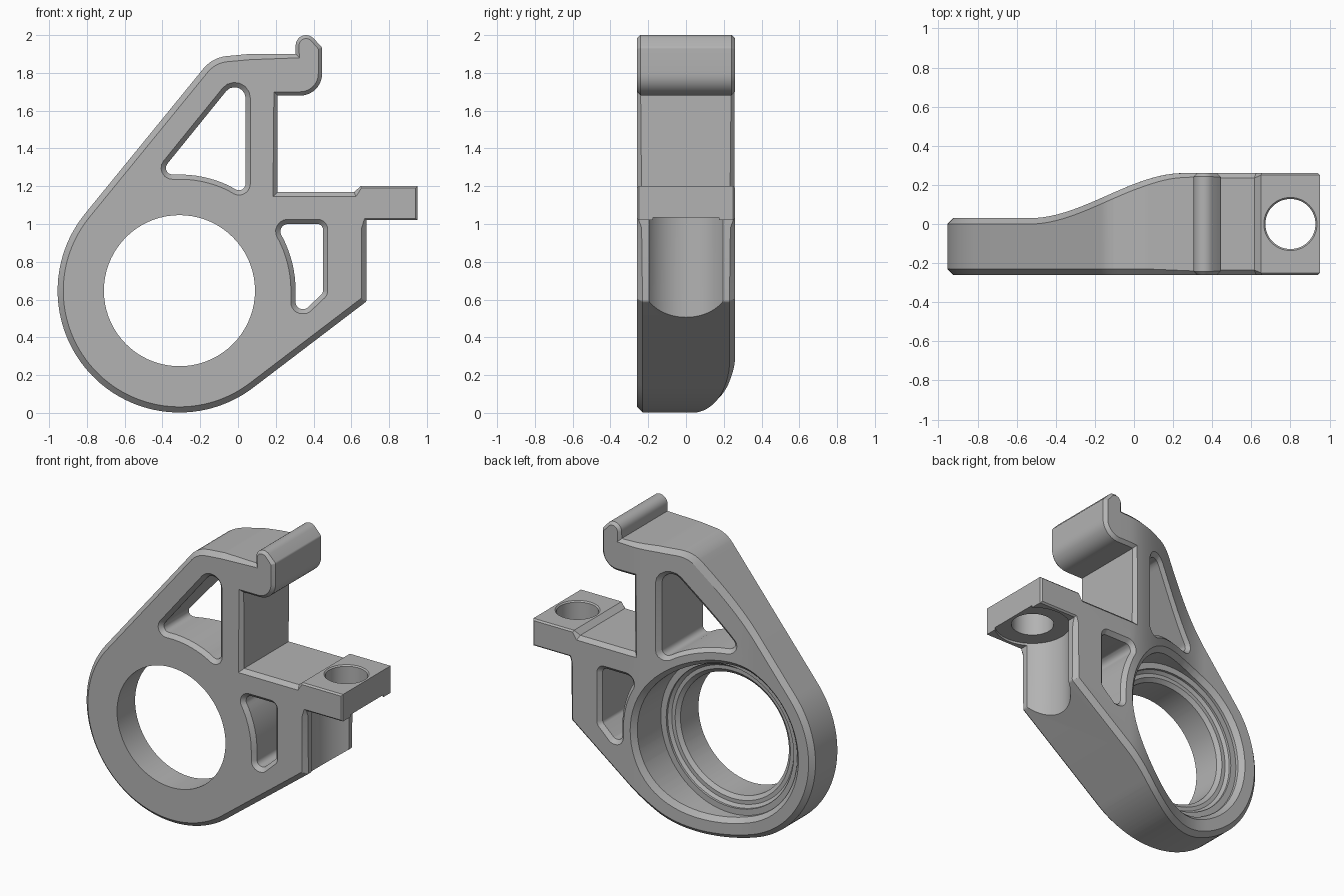
import bpy, bmesh, math
from mathutils import Vector

if "Cube" in bpy.data.objects:
    bpy.data.objects.remove(bpy.data.objects["Cube"])

steel = bpy.data.materials.new("grey_metal")
steel.use_nodes = True
grey = (0.45, 0.45, 0.45, 1)
steel.diffuse_color = grey
steel.node_tree.nodes["Principled BSDF"].inputs["Base Color"].default_value = grey

CX, CZ = -0.31, 0.647      # bore centre
FRONT, BACK = -0.26, 1.0   # BACK is a temporary level, shaped afterwards


def arc(cx, cz, r, a0, a1, n, w=0.03):
    """Points on an arc as (x, z, fillet, chamfer)."""
    angles = [math.radians(a0 + (a1 - a0) * i / n) for i in range(n + 1)]
    return [(cx + r * math.cos(a), cz + r * math.sin(a), 0, w) for a in angles]


def fillet(points, steps=6):
    """Round the corners that have a fillet radius."""
    out = []
    for i, (x, z, r, w) in enumerate(points):
        p = Vector((x, z))
        if r == 0:
            out.append((p, w))
            continue
        a = (Vector(points[i - 1][:2]) - p).normalized()
        b = (Vector(points[(i + 1) % len(points)][:2]) - p).normalized()
        half = a.angle(b) / 2
        centre = p + (a + b).normalized() * (r / math.sin(half))
        t = r / math.tan(half)
        u, v = p + a * t - centre, p + b * t - centre
        total = u.angle(v)
        for k in range(steps + 1):
            s = k / steps
            d = (u * math.sin((1 - s) * total) + v * math.sin(s * total)) / math.sin(total)
            out.append((centre + d, w))
    return out


def inset(loop):
    """Move each point into the solid by its chamfer width."""
    out = []
    for i, (p, w) in enumerate(loop):
        d0 = (p - loop[i - 1][0]).normalized()
        d1 = (loop[(i + 1) % len(loop)][0] - p).normalized()
        n0, n1 = Vector((-d0.y, d0.x)), Vector((-d1.y, d1.x))
        out.append(p + (n0 + n1) * (w / (1 + n0.dot(n1))))
    return out


def chamfered_rings(loop):
    """Four rings of a wall with both rims chamfered."""
    small = inset(loop)
    return [[(p.x, FRONT, p.y) for p in small],
            [(p.x, FRONT + w, p.y) for p, w in loop],
            [(p.x, BACK - w, p.y) for p, w in loop],
            [(p.x, BACK, p.y) for p in small]]


def add_wall(bm, rings):
    """Skin a stack of rings; return the edges of the first and last."""
    rows = [[bm.verts.new(c) for c in ring] for ring in rings]
    n = len(rows[0])
    for lo, hi in zip(rows, rows[1:]):
        for i in range(n):
            j = (i + 1) % n
            bm.faces.new((lo[i], lo[j], hi[j], hi[i]))
    return [[bm.edges.get((row[i], row[(i + 1) % n])) for i in range(n)]
            for row in (rows[0], rows[-1])]


def back_depth(x):
    t = min(max((x + 0.53) / 0.78, 0), 1)
    return 0.03 + 0.23 * t * t * (3 - 2 * t)


def make_object(name, bm):
    bmesh.ops.recalc_face_normals(bm, faces=bm.faces[:])
    mesh = bpy.data.meshes.new(name)
    bm.to_mesh(mesh)
    bm.free()
    mesh.materials.append(steel)
    obj = bpy.data.objects.new(name, mesh)
    bpy.context.collection.objects.link(obj)
    return obj


# Outer outline: round housing, foot, bolt tab, shelf, hook and sloping top
outline = fillet(
    arc(CX, CZ, 0.645, 140.8, 307.3, 60)
    + [(0.68, 0.59, 0.02, 0.03), (0.68, 0.98, 0, 0.025), (0.68, 1.02, 0, 0.01),
       (0.95, 1.02, 0, 0.01), (0.95, 1.2, 0, 0.01), (0.65, 1.2, 0, 0.01),
       (0.615, 1.17, 0, 0.025), (0.21, 1.17, 0, 0.025), (0.21, 1.68, 0, 0.02)]
    + arc(0.33, 1.795, 0.115, -90, 0, 10, 0.02)
    + [(0.445, 1.935, 0.02, 0.02)]
    + arc(0.36, 1.945, 0.055, 45, 180, 10, 0.018)
    + [(0.305, 1.9, 0, 0.02), (0.06, 1.9, 0.2, 0.03), (-0.135, 1.882, 0.18, 0.03)])

# Two lightening pockets that follow the bore
upper_pocket = fillet(
    [(0.04, 1.83, 0.058, 0.025), (-0.42, 1.262, 0.035, 0.025)]
    + arc(CX, CZ, 0.615, 92, 65, 8, 0.025)
    + [(0.04, 1.153, 0.035, 0.025)])[::-1]
lower_pocket = fillet(
    [(0.45, 1.0, 0.03, 0.025), (0.193, 1.0, 0.04, 0.025)]
    + arc(CX, CZ, 0.615, 27, 0, 8, 0.025)
    + [(0.305, 0.55, 0.035, 0.025), (0.36, 0.55, 0.03, 0.025),
       (0.45, 0.635, 0.03, 0.025)])[::-1]
# The fillet needs solid on the left, so pockets must run clockwise
def clockwise(loop):
    area = sum(loop[i - 1][0].cross(loop[i][0]) for i in range(len(loop)))
    return loop if area < 0 else loop[::-1]


# Stepped bore as (depth, radius)
bore_steps = [(FRONT, 0.4), (-0.07, 0.4), (-0.05, 0.425), (-0.05, 0.45), (-0.035, 0.47),
              (-0.02, 0.47), (-0.02, 0.51), (BACK - 0.03, 0.51), (BACK, 0.54)]
bore = [[(x, y, z) for x, z, _, _ in arc(CX, CZ, r, 0, 360, 72)[:-1]] for y, r in bore_steps]

# Bracket body
bm = bmesh.new()
front_edges, back_edges = [], []
for rings in [chamfered_rings(outline), chamfered_rings(clockwise(upper_pocket)),
              chamfered_rings(clockwise(lower_pocket)), bore]:
    first, last = add_wall(bm, rings)
    front_edges += first
    back_edges += last
bmesh.ops.triangle_fill(bm, edges=front_edges, use_beauty=True, normal=(0, -1, 0))
bmesh.ops.triangle_fill(bm, edges=back_edges, use_beauty=True, normal=(0, 1, 0))

# Slice across the width, then shape the back into its S-curve
for i in range(25):
    bmesh.ops.bisect_plane(bm, geom=bm.verts[:] + bm.edges[:] + bm.faces[:], dist=0.0001,
                           plane_co=(-0.53 + 0.0325 * i, 0, 0), plane_no=(1, 0, 0))
for v in bm.verts:
    if v.co.y > 0.9:
        v.co.y += back_depth(v.co.x) - BACK
body = make_object("bracket_body", bm)

# Bolt hole with clearance groove below the tab
bm = bmesh.new()
steps = [(0.3, 0.23), (1.035, 0.23), (1.035, 0.128), (1.192, 0.128), (1.21, 0.146)]
ends = add_wall(bm, [[(x, y, z) for x, y, _, _ in arc(0.8, 0, r, 0, 360, 64)[:-1]]
                     for z, r in steps])
for edges in ends:
    bmesh.ops.edgeloop_fill(bm, edges=edges)
cutter = make_object("bolt_cutter", bm)
cutter.hide_render = True

bpy.context.view_layer.objects.active = body
body.select_set(True)
cut = body.modifiers.new("bolt_hole", 'BOOLEAN')
cut.operation = 'DIFFERENCE'
cut.solver = 'EXACT'
cut.object = cutter
bpy.ops.object.modifier_apply(modifier=cut.name)
bpy.data.objects.remove(cutter)
bpy.ops.object.shade_smooth_by_angle(angle=math.radians(25))
